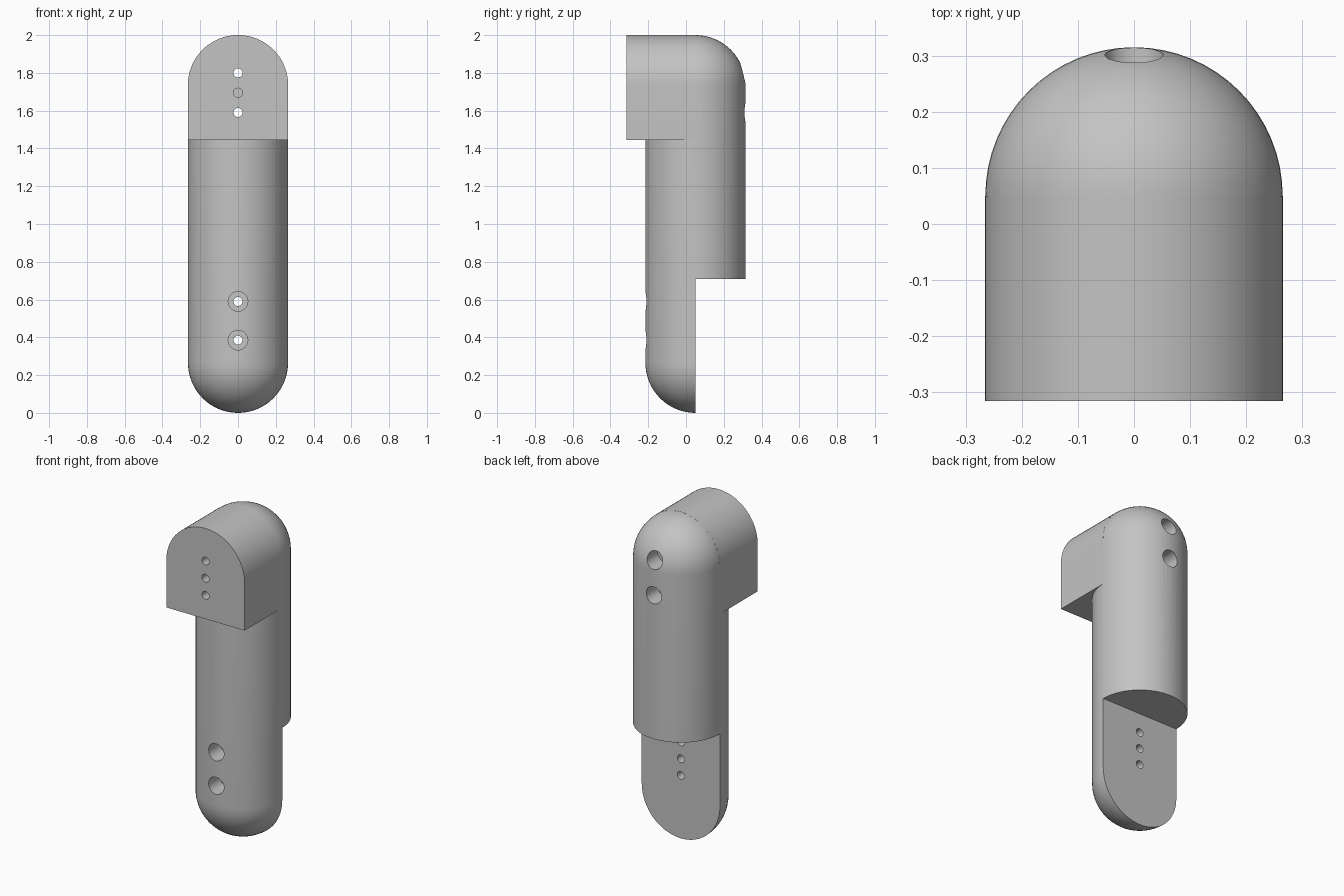
import bpy
import bmesh
from math import pi, sin, cos
from mathutils import Matrix, Vector

cube = bpy.data.objects.get("Cube")
if cube:
    bpy.data.objects.remove(cube, do_unlink=True)

R = 0.265          # capsule radius
AXIS_Y = 0.05      # capsule axis, also the flat mating plane
HEIGHT = 2.0
SEGS = 64
QUARTER = SEGS // 4

grey = bpy.data.materials.new("plain grey")
grey.use_nodes = True
colour = (0.55, 0.55, 0.55, 1)
grey.diffuse_color = colour
grey.node_tree.nodes["Principled BSDF"].inputs["Base Color"].default_value = colour


def finish(name, bm):
    bmesh.ops.recalc_face_normals(bm, faces=bm.faces)
    mesh = bpy.data.meshes.new(name)
    bm.to_mesh(mesh)
    bm.free()
    mesh.materials.append(grey)
    obj = bpy.data.objects.new(name, mesh)
    bpy.context.collection.objects.link(obj)
    return obj


def capsule(name):
    """Revolved profile: two round ends joined by a straight wall."""
    bm = bmesh.new()
    arc = [i * pi / 2 / QUARTER for i in range(QUARTER + 1)]
    pts = [(R * sin(a), R - R * cos(a)) for a in arc]
    pts += [(r, HEIGHT - z) for r, z in reversed(pts)]
    vs = [bm.verts.new((r, AXIS_Y, z)) for r, z in pts]
    edges = [bm.edges.new(pair) for pair in zip(vs, vs[1:])]
    bmesh.ops.spin(bm, geom=vs + edges, cent=(0, AXIS_Y, 0), axis=(0, 0, 1),
                   angle=2 * pi, steps=SEGS, use_duplicate=False)
    bmesh.ops.remove_doubles(bm, verts=bm.verts, dist=0.0001)
    return finish(name, bm)


def arch_block(name, y0, y1, z_bottom):
    """Round-topped outline extruded along y."""
    bm = bmesh.new()
    r = R + 0.0005
    zc = HEIGHT - R
    outline = [(r, z_bottom)]
    outline += [(r * cos(2 * pi * i / SEGS), zc + r * sin(2 * pi * i / SEGS))
                for i in range(SEGS // 2 + 1)]
    outline.append((-r, z_bottom))
    face = bm.faces.new([bm.verts.new((x, y0, z)) for x, z in outline])
    ext = bmesh.ops.extrude_face_region(bm, geom=[face])
    moved = [v for v in ext["geom"] if isinstance(v, bmesh.types.BMVert)]
    bmesh.ops.translate(bm, verts=moved, vec=(0, y1 - y0, 0))
    return finish(name, bm)


def box(name, lo, hi):
    bm = bmesh.new()
    lo, hi = Vector(lo), Vector(hi)
    bmesh.ops.create_cube(bm, size=1, matrix=Matrix.Translation((lo + hi) / 2)
                          @ Matrix.Diagonal((*(hi - lo), 1)))
    return finish(name, bm)


def bore(name, radius, z, y0, y1):
    """Round cutter lying along y."""
    bm = bmesh.new()
    place = Matrix.Translation((0, (y0 + y1) / 2, z)) @ Matrix.Rotation(pi / 2, 4, "X")
    bmesh.ops.create_cone(bm, cap_ends=True, segments=32, radius1=radius,
                          radius2=radius, depth=y1 - y0, matrix=place)
    return finish(name, bm)


def combine(target, other, operation):
    mod = target.modifiers.new("combine", "BOOLEAN")
    mod.operation = operation
    mod.solver = "EXACT"
    mod.object = other
    bpy.context.view_layer.objects.active = target
    bpy.ops.object.modifier_apply(modifier=mod.name)
    bpy.data.objects.remove(other, do_unlink=True)


# Capsule body with the lower back half removed, and the head block in front
body = capsule("body")
combine(body, box("back_cut", (-1, AXIS_Y, -1), (1, 1, 0.71)), "DIFFERENCE")
combine(body, arch_block("head_block", -0.315, AXIS_Y, 1.445), "UNION")

# Through holes with counterbores: top pair opens at the back, lower pair in front
for z in (1.8, 1.59):
    combine(body, bore("hole", 0.024, z, -0.5, 0.5), "DIFFERENCE")
    combine(body, bore("counterbore", 0.052, z, 0.2, 0.5), "DIFFERENCE")
for z in (0.59, 0.385):
    combine(body, bore("hole", 0.024, z, -0.5, 0.5), "DIFFERENCE")
    combine(body, bore("counterbore", 0.052, z, -0.5, -0.1), "DIFFERENCE")

# Blind pin holes midway between each pair, on the flat faces
combine(body, bore("pin_hole", 0.024, 1.695, -0.5, -0.2), "DIFFERENCE")
combine(body, bore("pin_hole", 0.024, 0.4875, -0.06, 0.2), "DIFFERENCE")

bpy.ops.object.select_all(action="DESELECT")
body.select_set(True)
bpy.context.view_layer.objects.active = body
bpy.ops.object.shade_smooth_by_angle(angle=pi / 6)
